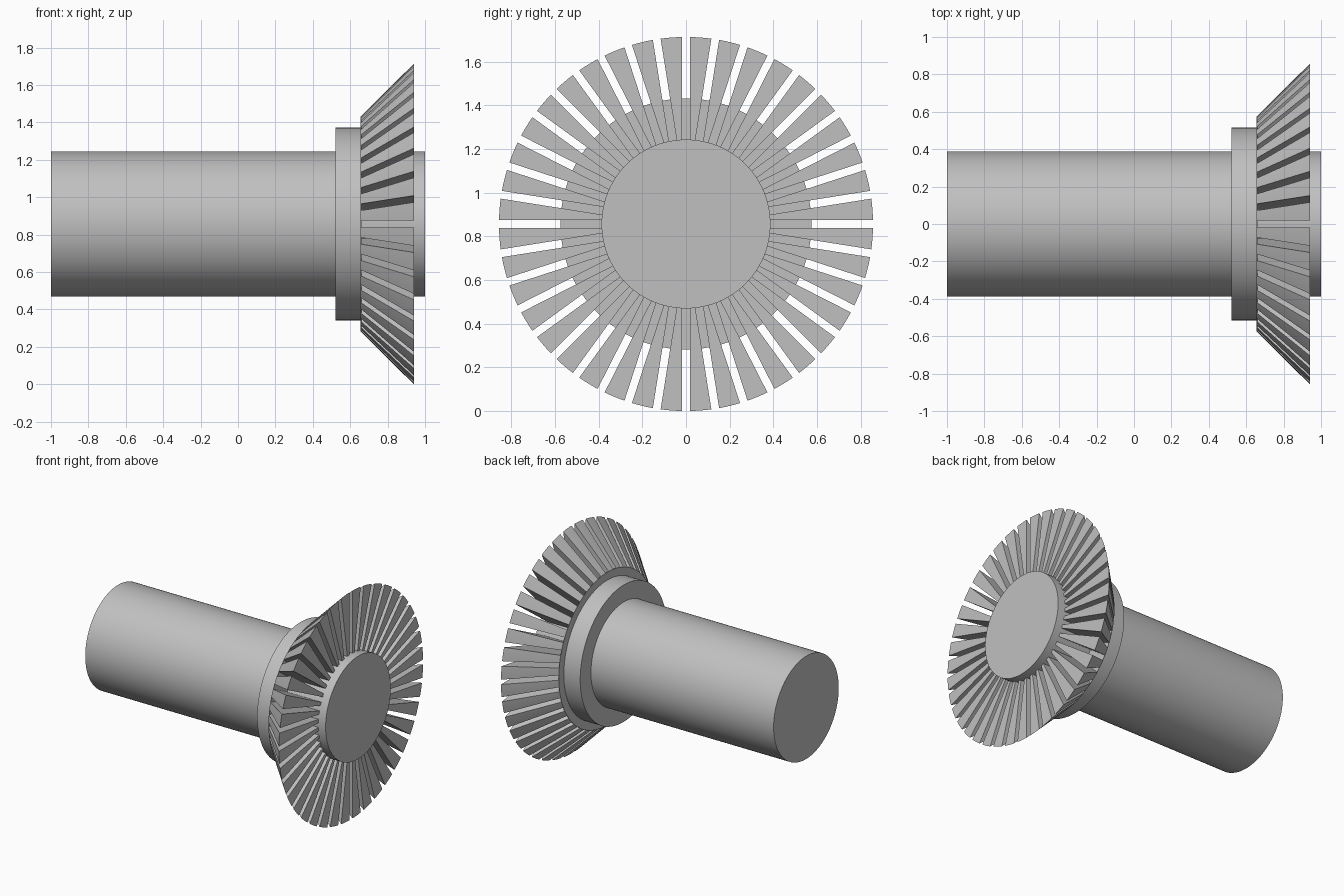
import bpy
import bmesh
import math

cube = bpy.data.objects.get("Cube")
if cube:
    bpy.data.objects.remove(cube, do_unlink=True)

AXIS_Z = 0.857
SHAFT_R = 0.387
COLLAR_R = 0.515
SMALL_R, LARGE_R = 0.575, 0.857
BACK_X, FRONT_X = 0.656, 0.94
TEETH = 40
SLOT = 0.036

steel = bpy.data.materials.new("grey_steel")
steel.use_nodes = True
grey = (0.53, 0.53, 0.53, 1)
steel.diffuse_color = grey
steel.node_tree.nodes["Principled BSDF"].inputs["Base Color"].default_value = grey


def finish(obj):
    obj.data.materials.append(steel)
    bpy.ops.object.select_all(action="DESELECT")
    obj.select_set(True)
    bpy.context.view_layer.objects.active = obj
    bpy.ops.object.shade_smooth_by_angle(angle=math.radians(30))


def cylinder(name, radius, x0, x1):
    """Round part lying along the x axis."""
    bpy.ops.mesh.primitive_cylinder_add(
        vertices=128, radius=radius, depth=x1 - x0,
        location=((x0 + x1) / 2, 0, AXIS_Z), rotation=(0, math.pi / 2, 0))
    obj = bpy.context.object
    obj.name = name
    finish(obj)


def add_tooth(bm, middle, steps=6):
    """Conical wedge bounded by two straight slots of constant width."""
    def arc(x, r):
        half = math.pi / TEETH - math.asin(SLOT / 2 / r)
        angles = [middle + half * (2 * i / steps - 1) for i in range(steps + 1)]
        return [bm.verts.new((x, r * math.cos(a), r * math.sin(a))) for a in angles]

    inner_r = SHAFT_R - 0.005
    rings = [arc(BACK_X, inner_r), arc(BACK_X, SMALL_R),
             arc(FRONT_X, LARGE_R), arc(FRONT_X, inner_r)]
    for k in range(4):
        a, b = rings[k], rings[(k + 1) % 4]
        for i in range(steps):
            bm.faces.new((a[i], a[i + 1], b[i + 1], b[i]))
    for end in (0, steps):
        bm.faces.new([ring[end] for ring in rings])


# Shaft, collar and the thin disc closing the back of the slots
cylinder("shaft", SHAFT_R, -1, 1)
cylinder("collar", COLLAR_R, 0.52, BACK_X)
cylinder("gear_back_disc", SMALL_R, BACK_X, BACK_X + 0.003)

# Ring of bevel teeth, with slots lying on the vertical and horizontal axes
bm = bmesh.new()
for n in range(TEETH):
    add_tooth(bm, (n + 0.5) * math.tau / TEETH)
bmesh.ops.recalc_face_normals(bm, faces=bm.faces)
mesh = bpy.data.meshes.new("bevel_teeth")
bm.to_mesh(mesh)
bm.free()
teeth = bpy.data.objects.new("bevel_teeth", mesh)
teeth.location.z = AXIS_Z
bpy.context.collection.objects.link(teeth)
finish(teeth)
